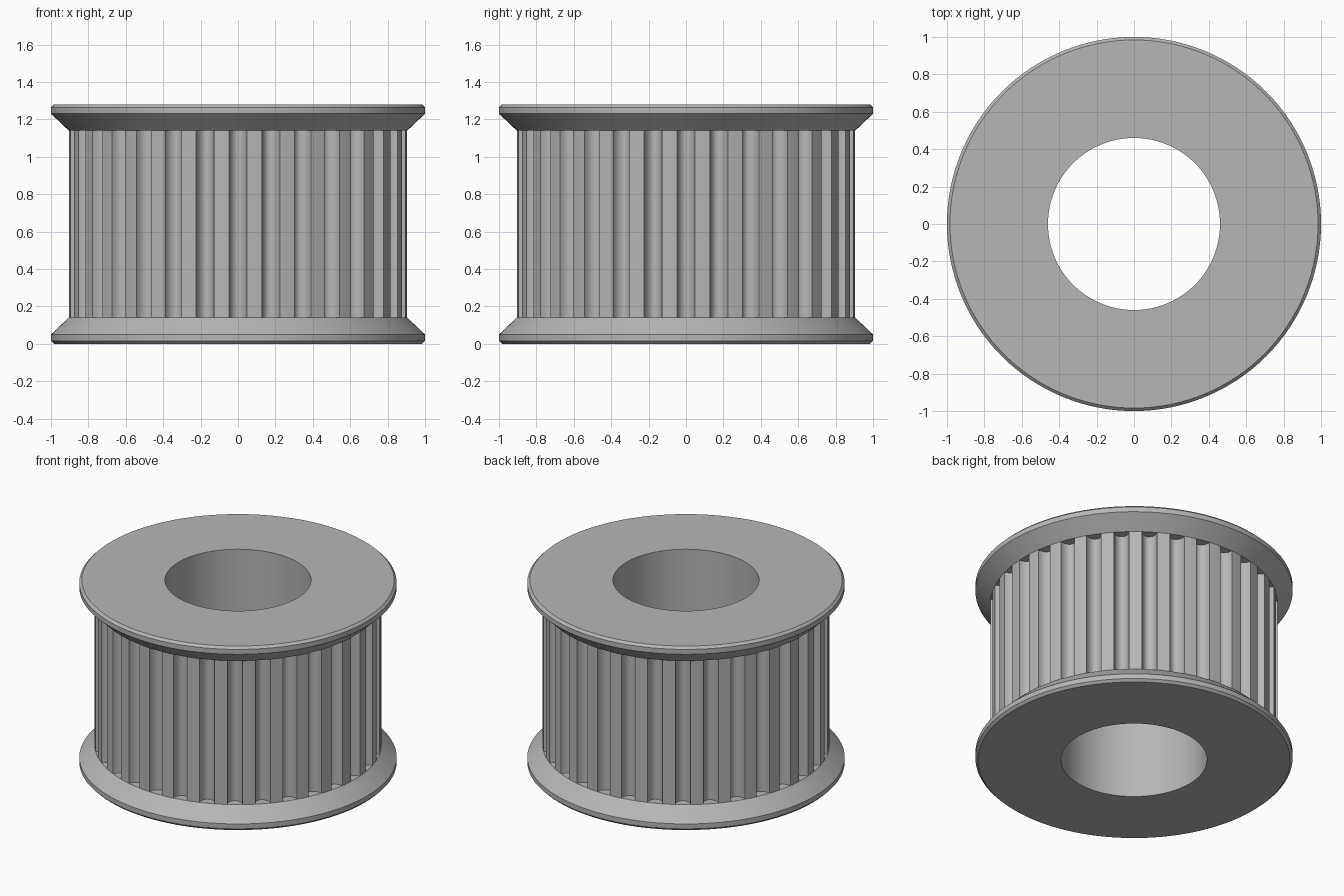
import bpy, bmesh
from math import sin, cos, pi, radians

cube = bpy.data.objects.get("Cube")
if cube:
    bpy.data.objects.remove(cube, do_unlink=True)

HEIGHT, BORE, BODY_R = 1.28, 0.46, 0.905
FLANGE_Z = 0.14               # thickness of each flange
TEETH, SEGMENTS = 32, 128
GROOVE_HALF, GROOVE_DEPTH = 0.048, 0.062

metal = bpy.data.materials.new("grey metal")
metal.use_nodes = True
grey = (0.47, 0.47, 0.47, 1)
metal.diffuse_color = grey
metal.node_tree.nodes["Principled BSDF"].inputs["Base Color"].default_value = grey


def circle(radius, z):
    steps = [2 * pi * i / SEGMENTS for i in range(SEGMENTS)]
    return [(radius * cos(a), radius * sin(a), z) for a in steps]


def bridge(bm, lower, upper):
    n = len(lower)
    for i in range(n):
        j = (i + 1) % n
        bm.faces.new((lower[i], lower[j], upper[j], upper[i]))


def finish(name, bm, angle=25):
    bmesh.ops.recalc_face_normals(bm, faces=bm.faces)
    mesh = bpy.data.meshes.new(name)
    bm.to_mesh(mesh)
    bm.free()
    mesh.materials.append(metal)
    obj = bpy.data.objects.new(name, mesh)
    bpy.context.collection.objects.link(obj)
    bpy.ops.object.select_all(action="DESELECT")
    obj.select_set(True)
    bpy.context.view_layer.objects.active = obj
    bpy.ops.object.shade_smooth_by_angle(angle=radians(angle))


def flange(name, flip):
    # Closed section: bore, outer face, chamfer, rim, cone, inner face
    section = [(BORE, 0), (0.984, 0), (1, 0.016), (1, 0.05),
               (BODY_R, FLANGE_Z), (BORE, FLANGE_Z)]
    bm = bmesh.new()
    rings = [[bm.verts.new(p) for p in circle(r, HEIGHT - z if flip else z)]
             for r, z in section]
    for a, b in zip(rings, rings[1:] + rings[:1]):
        bridge(bm, a, b)
    finish(name, bm)


def toothed_outline():
    # One round-bottomed groove and one land per tooth
    points = []
    pitch = 2 * pi / TEETH
    half = GROOVE_HALF / BODY_R
    for t in range(TEETH):
        centre = t * pitch
        for k in range(13):
            s = pi * k / 12
            a = centre - half * cos(s)
            r = BODY_R - GROOVE_DEPTH * sin(s)
            points.append((r * cos(a), r * sin(a)))
        for k in (1, 2):
            a = centre + half + (pitch - 2 * half) * k / 3
            points.append((BODY_R * cos(a), BODY_R * sin(a)))
    return points


flange("lower_flange", False)
flange("upper_flange", True)

# Toothed wall and bore wall between the flanges
low, high = FLANGE_Z, HEIGHT - FLANGE_Z
bm = bmesh.new()
outline = toothed_outline()
bridge(bm, *[[bm.verts.new((x, y, z)) for x, y in outline] for z in (low, high)])
finish("toothed_wall", bm, 35)

bm = bmesh.new()
bridge(bm, *[[bm.verts.new(p) for p in circle(BORE, z)] for z in (low, high)])
bmesh.ops.recalc_face_normals(bm, faces=bm.faces)
bmesh.ops.reverse_faces(bm, faces=bm.faces)
mesh = bpy.data.meshes.new("bore_wall")
bm.to_mesh(mesh)
bm.free()
mesh.materials.append(metal)
mesh.shade_smooth()
bpy.context.collection.objects.link(bpy.data.objects.new("bore_wall", mesh))
